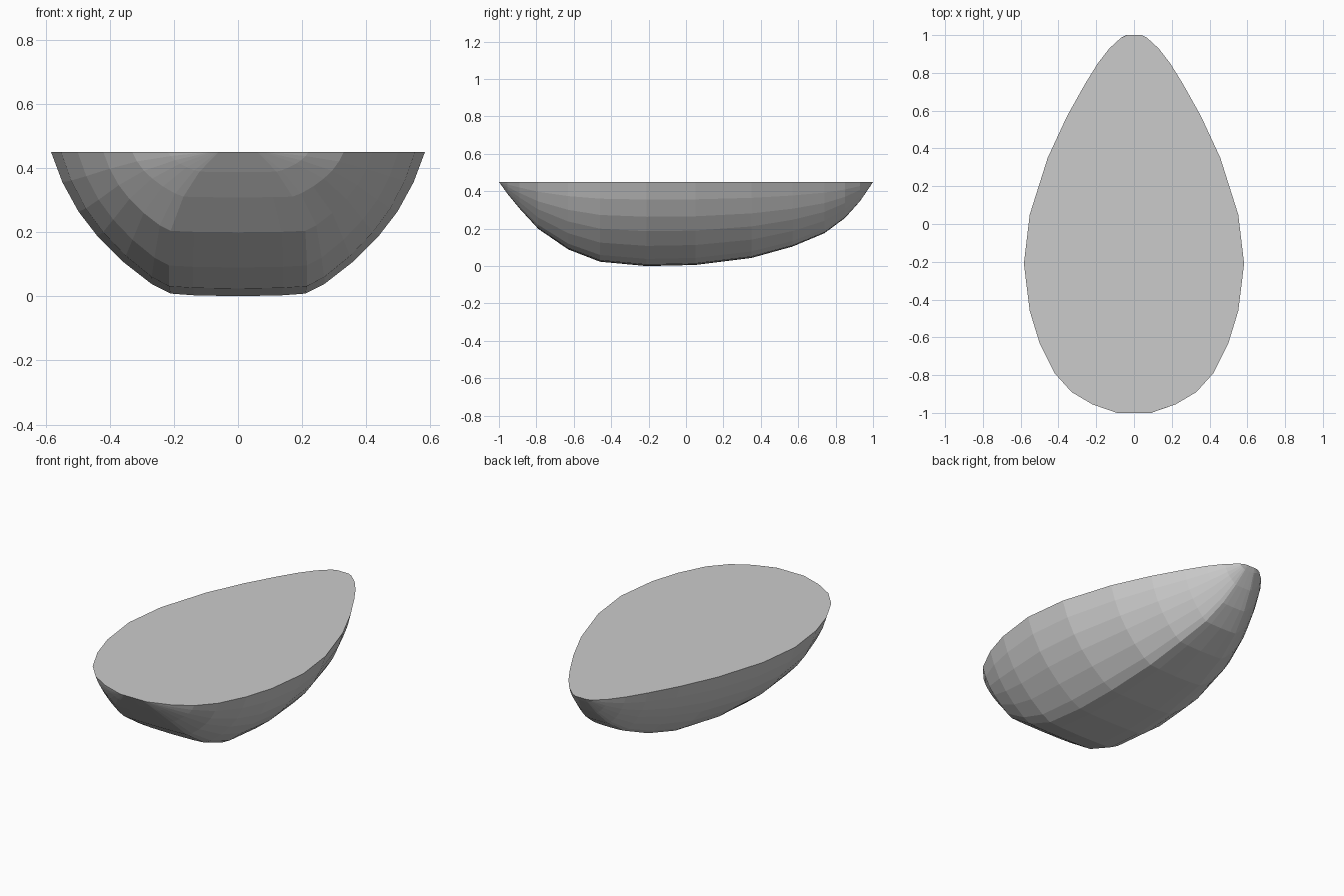
import bpy, bmesh

if "Cube" in bpy.data.objects:
    bpy.data.objects.remove(bpy.data.objects["Cube"])

RIM = 0.45

# stations along the length: y, rim half width, keel height, flat bottom half width
stations = [
    (-1.0, 0.09, 0.45, 0.06), (-0.955, 0.22, 0.388, 0.12), (-0.89, 0.33, 0.31, 0.17),
    (-0.79, 0.42, 0.203, 0.21), (-0.63, 0.50, 0.095, 0.215), (-0.46, 0.552, 0.03, 0.215),
    (-0.21, 0.583, 0.007, 0.21), (0.05, 0.552, 0.013, 0.20), (0.35, 0.457, 0.05, 0.175),
    (0.57, 0.355, 0.11, 0.145), (0.74, 0.26, 0.18, 0.105), (0.85, 0.192, 0.26, 0.075),
    (0.93, 0.13, 0.348, 0.05), (0.985, 0.07, 0.427, 0.03), (1.0, 0.04, 0.45, 0.02),
]
# bilge curve from the flat bottom edge (0, 0) to the rim (1, 1)
bilge = [(0, 0.018), (0.16, 0.085), (0.4, 0.24), (0.61, 0.414),
         (0.77, 0.586), (0.905, 0.79), (1, 1)]


def section(y, w, k, b):
    """Points of one cross-section from the left rim to the right rim."""
    half = [(b + (w - b) * u, k + (RIM - k) * f) for u, f in bilge]
    half.insert(0, (b * 0.65, k + (RIM - k) * 0.006))
    pts = [(-x, z) for x, z in reversed(half)] + [(0, k)] + half
    return [(x, y, z) for x, z in pts]


# hull skin, lofted between the stations
bm = bmesh.new()
rows = [[bm.verts.new(p) for p in section(*s)] for s in stations]
for a, c in zip(rows, rows[1:]):
    for i in range(len(a) - 1):
        bm.faces.new((a[i], a[i + 1], c[i + 1], c[i]))

# flat top lid
bm.faces.new([r[0] for r in rows] + [r[-1] for r in reversed(rows)])

# close the two pointed ends and drop to the ground
for r in (rows[0], rows[-1]):
    bm.faces.new(r)
low = min(v.co.z for v in bm.verts)
for v in bm.verts:
    if v.co.z < RIM - 1e-4:
        v.co.z -= low * (RIM - v.co.z) / (RIM - low)
bmesh.ops.dissolve_degenerate(bm, dist=1e-4, edges=bm.edges[:])
bmesh.ops.recalc_face_normals(bm, faces=bm.faces[:])

mesh = bpy.data.meshes.new("hull")
bm.to_mesh(mesh)
bm.free()
hull = bpy.data.objects.new("hull", mesh)
bpy.context.collection.objects.link(hull)
